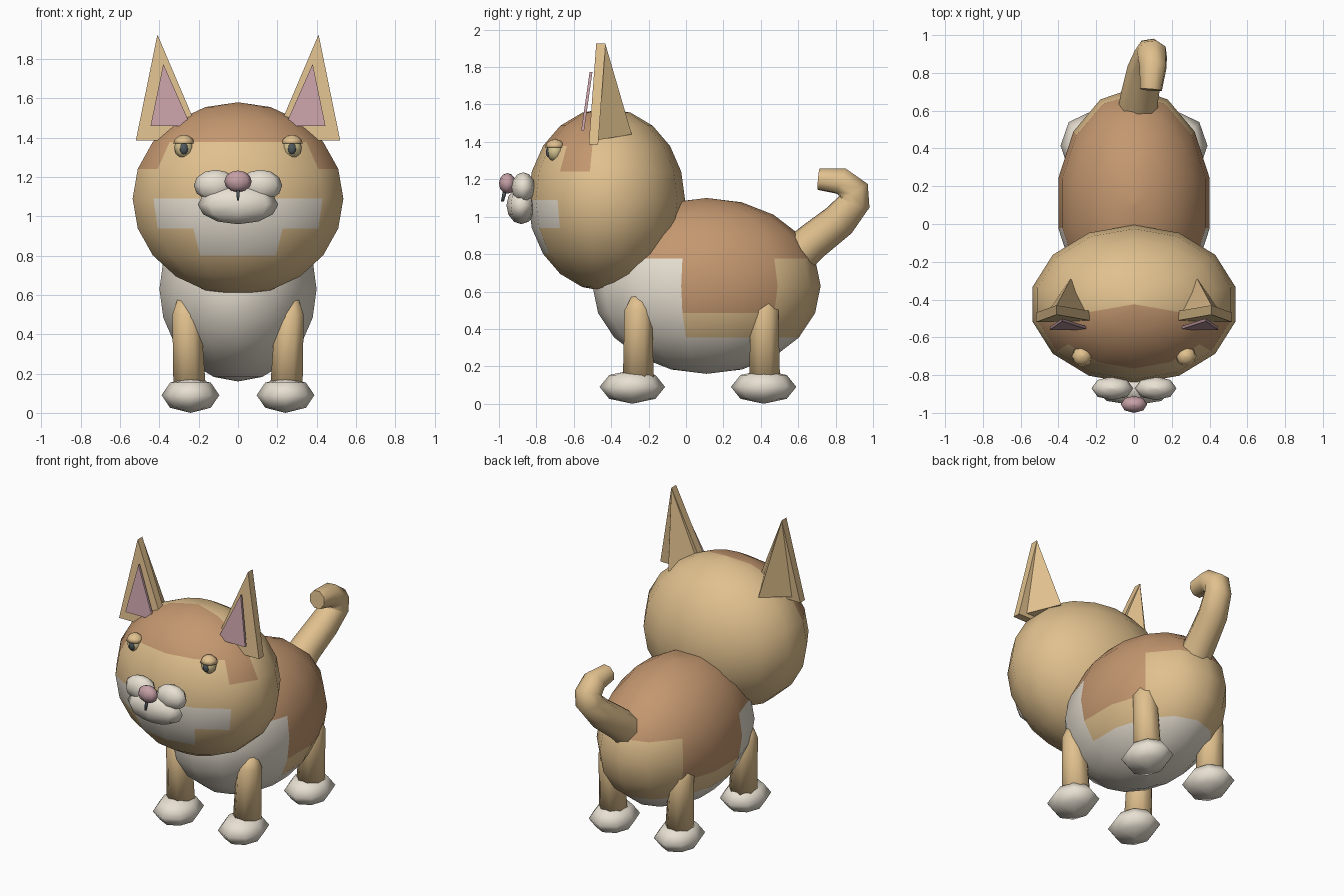
import bpy
from math import sin, cos, pi, radians

if "Cube" in bpy.data.objects:
    bpy.data.objects.remove(bpy.data.objects["Cube"])


def material(name, rgb):
    m = bpy.data.materials.new(name)
    m.diffuse_color = (*rgb, 1)
    m.use_nodes = True
    m.node_tree.nodes["Principled BSDF"].inputs["Base Color"].default_value = m.diffuse_color
    return m


TAN = material("tan", (0.75, 0.53, 0.27))
BROWN = material("brown", (0.55, 0.31, 0.16))
CREAM = material("cream", (0.80, 0.74, 0.64))
PINK = material("pink", (0.56, 0.35, 0.38))
DARK = material("dark", (0.08, 0.10, 0.11))
GOLD = material("gold", (0.70, 0.58, 0.30))


def mesh(name, verts, faces, mats, smooth=True, picks=None):
    me = bpy.data.meshes.new(name)
    me.from_pydata(verts, [], faces)
    for m in mats:
        me.materials.append(m)
    for i, p in enumerate(me.polygons):
        p.use_smooth = smooth
        if picks:
            p.material_index = picks[i]
    me.update()
    ob = bpy.data.objects.new(name, me)
    bpy.context.collection.objects.link(ob)
    return ob


def lathe(name, rings, seg, mats, pick=None, start=0.0):
    """Stack of elliptical rings (cx, cy, z, rx, ry), bottom to top; angle 0 faces -y.
    pick(row, angle from front in degrees) gives the material index."""
    verts, faces, picks = [], [], []
    for cx, cy, z, rx, ry in rings:
        for k in range(seg):
            a = 2 * pi * (k + start) / seg
            verts.append((cx + rx * sin(a), cy - ry * cos(a), z))
    for r in range(len(rings) - 1):
        for k in range(seg):
            n = (k + 1) % seg
            faces.append((r*seg + k, r*seg + n, (r+1)*seg + n, (r+1)*seg + k))
            deg = (k + 0.5) * 360 / seg
            picks.append(pick(r, min(deg, 360 - deg)) if pick else 0)
    top = (len(rings) - 1) * seg
    faces += [tuple(reversed(range(seg))), tuple(range(top, top + seg))]
    picks += [picks[0], picks[-1]]
    return mesh(name, verts, faces, mats, True, picks)


def ball(name, c, r, seg=8, rows=6, mats=(TAN,), pick=None, low=-90):
    rings = []
    for i in range(rows + 1):
        t = radians(low + (90 - low) * i / rows)
        w = max(cos(t), 0.001)
        rings.append((c[0], c[1], c[2] + r[2] * sin(t), r[0] * w, r[1] * w))
    return lathe(name, rings, seg, mats, pick)


# fur patches, chosen per face row
def head_fur(row, a):
    if (row >= 7 and a < 77) or (row == 6 and 51 < a < 77):
        return 1
    if (row == 4 and a < 51) or (row == 3 and a < 26):
        return 2
    return 0


def body_fur(row, a):
    if row >= 6:
        return 1
    if row < 3 or a < 103 and a < 77:
        return 2
    if a < 102:
        return 2
    return 0


def coat_fur(row, a):
    if row >= 6 or (row in (4, 5) and 77 < a < 128):
        return 1
    return 2 if row < 3 or a < 77 else 0


FUR = (TAN, BROWN, CREAM)
ball("head", (0, -0.425, 1.09), (0.55, 0.42, 0.49), 14, 10, FUR, head_fur)
ball("body", (0, 0.11, 0.63), (0.41, 0.61, 0.47), 14, 10, FUR, coat_fur)

# muzzle
ball("chin", (0, -0.88, 1.06), (0.205, 0.08, 0.1), 8, 6, (CREAM,))
ball("nose", (0, -0.955, 1.178), (0.07, 0.045, 0.055), 8, 6, (PINK,))
lathe("mouth_line", [(0, -0.982, 1.08, 0.006, 0.008), (0, -0.965, 1.15, 0.012, 0.012)], 6, (DARK,))


def prism(name, tri, lean, depth, m):
    """Triangle (x, z) list; y follows a lean between base and tip."""
    z0, z1 = tri[0][1], tri[2][1]
    y = lambda z: lean[0] + (lean[1] - lean[0]) * (z - z0) / (z1 - z0)
    v = [(x, y(z) + d, z) for d in (0, depth) for x, z in tri]
    f = [(0, 1, 2), (5, 4, 3), (0, 3, 4, 1), (1, 4, 5, 2), (2, 5, 3, 0)]
    if tri[1][0] < tri[0][0]:
        f = [tuple(reversed(q)) for q in f]
    return mesh(name, v, f, (m,), False)


for s, side in ((-1, "right"), (1, "left")):
    # cheeks and eyes
    ball(f"{side}_cheek", (s * 0.115, -0.87, 1.157), (0.11, 0.063, 0.08), 8, 6, (CREAM,))
    ball(f"{side}_eye", (s * 0.275, -0.70, 1.35), (0.05, 0.045, 0.055), 8, 6, (GOLD,))
    ball(f"{side}_pupil", (s * 0.275, -0.733, 1.345), (0.022, 0.016, 0.03), 8, 6, (DARK,))
    ball(f"{side}_eyelid", (s * 0.275, -0.70, 1.36), (0.057, 0.055, 0.055), 8, 3, (TAN,), low=10)

    # ears: front slab, backing pyramid, pink lining
    prism(f"{side}_ear", [(s*0.18, 1.385), (s*0.52, 1.385), (s*0.41, 1.925)], (-0.52, -0.48), 0.05, TAN)
    back = [(s*0.22, -0.47, 1.41), (s*0.46, -0.47, 1.41), (s*0.335, -0.29, 1.44), (s*0.41, -0.43, 1.92)]
    f = [(0, 1, 3), (1, 2, 3), (2, 0, 3), (0, 2, 1)]
    mesh(f"{side}_ear_back", back, f if s > 0 else [q[::-1] for q in f], (TAN,), False)
    prism(f"{side}_ear_lining", [(s*0.24, 1.46), (s*0.445, 1.46), (s*0.38, 1.775)], (-0.56, -0.515), 0.015, PINK)

    # legs and paws
    for end, y, py in (("front", -0.255, -0.287), ("rear", 0.42, 0.415)):
        lathe(f"{end}_{side}_leg", [(s*0.245, y, 0.1, 0.09, 0.09), (s*0.262, y, 0.5, 0.078, 0.08),
                                    (s*0.275, y, 0.58, 0.035, 0.035)], 8, (TAN,), start=0.5)
        ball(f"{end}_{side}_paw", (s*0.242, py, 0.09), (0.147, 0.175, 0.09), 8, 4, (CREAM,))

# curled tail: tapering eight-sided tube
path = [(0.02, 0.60, 0.80, 0.105), (0.03, 0.68, 0.87, 0.10), (0.06, 0.82, 0.98, 0.095),
        (0.09, 0.90, 1.08, 0.088), (0.095, 0.90, 1.14, 0.083), (0.10, 0.83, 1.19, 0.075),
        (0.09, 0.71, 1.20, 0.06)]
cu = bpy.data.curves.new("tail", 'CURVE')
cu.dimensions = '3D'
cu.bevel_depth = 1.0
cu.bevel_resolution = 2
cu.use_fill_caps = True
cu.materials.append(TAN)
sp = cu.splines.new('POLY')
sp.points.add(len(path) - 1)
for p, (x, y, z, r) in zip(sp.points, path):
    p.co = (x, y, z, 1)
    p.radius = r
bpy.context.collection.objects.link(bpy.data.objects.new("tail", cu))
